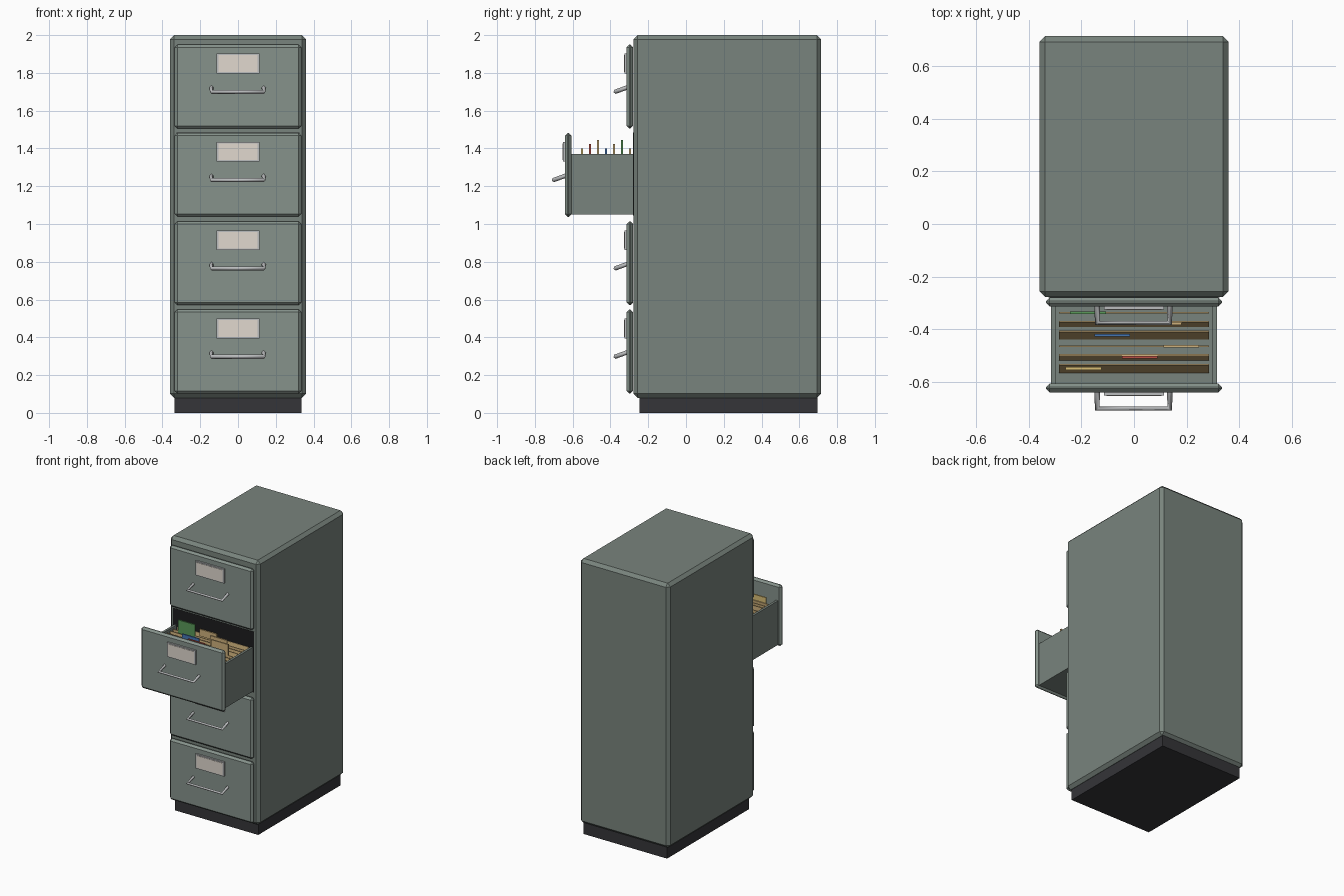
import bpy, math

if "Cube" in bpy.data.objects:
    bpy.data.objects.remove(bpy.data.objects["Cube"])

def mat(name, r, g, b):
    m = bpy.data.materials.new(name)
    m.diffuse_color = (r, g, b, 1)
    m.use_nodes = True
    m.node_tree.nodes["Principled BSDF"].inputs["Base Color"].default_value = m.diffuse_color
    return m

PAINT = mat("paint", 0.19, 0.23, 0.205)
FRONT = mat("front_paint", 0.24, 0.29, 0.26)
DARK = mat("dark", 0.035, 0.035, 0.04)
VOID = mat("void", 0.012, 0.012, 0.013)
METAL = mat("metal", 0.5, 0.51, 0.52)
CARD = mat("card", 0.75, 0.69, 0.62)
TAN = mat("tan", 0.62, 0.44, 0.2)
TABS = [mat("yellow", 0.7, 0.52, 0.18), mat("red", 0.5, 0.08, 0.06), TAN,
        mat("blue", 0.06, 0.18, 0.45), TAN, mat("green", 0.1, 0.32, 0.1), TAN]

def box(name, x, y, z, m, bevel=0, tilt=0):
    """Box from (min, max) ranges on each axis, optionally chamfered or tilted."""
    c = [(r[0] + r[1]) / 2 for r in (x, y, z)]
    d = [r[1] - r[0] for r in (x, y, z)]
    bpy.ops.mesh.primitive_cube_add(size=1, location=c)
    o = bpy.context.object
    o.name = name
    for v in o.data.vertices:
        v.co = [a * b for a, b in zip(v.co, d)]
    o.rotation_euler.x = tilt
    o.data.materials.append(m)
    if bevel:
        b = o.modifiers.new("chamfer", 'BEVEL')
        b.width, b.segments = bevel, 1
    return o

# Cabinet shell, plinth and dark opening behind the pulled-out drawer
box("cabinet_body", (-.36, .36), (-.278, .715), (.08, 2), PAINT, .022)
box("plinth", (-.335, .335), (-.246, .696), (0, .085), DARK)
box("drawer_opening", (-.325, .325), (-.28, -.26), (1.045, 1.485), VOID)

def handle(name, y, z):
    """Bent bar pull that droops forward."""
    cu = bpy.data.curves.new(name, 'CURVE')
    cu.dimensions = '3D'
    cu.bevel_depth, cu.bevel_resolution = .0115, 0
    cu.use_fill_caps = True
    s = cu.splines.new('POLY')
    pts = [(-.14, .004, .018), (-.14, -.062, -.006), (.136, -.062, -.006), (.136, .004, .018)]
    s.points.add(len(pts) - 1)
    for p, (px, py, pz) in zip(s.points, pts):
        p.co = (px, y + py, z + pz, 1)
    o = bpy.data.objects.new(name, cu)
    bpy.context.collection.objects.link(o)
    cu.materials.append(METAL)

# Drawer fronts with label holder, card and handle
for i in range(4):
    y = -.641 if i == 2 else -.314
    z = .325 + i * .4675
    n = f"drawer_{i + 1}_"
    box(n + "front", (-.335, .335), (y, y + .034), (z - .222, z + .222), FRONT, .014)
    lz = z + .122
    box(n + "label_frame", (-.114, .114), (y - .011, y + .004), (lz - .052, lz + .052), METAL)
    box(n + "label_card", (-.104, .104), (y - .014, y), (lz - .044, lz + .044), CARD)
    handle(n + "handle", y, z - .022)

# Open drawer tray
y0, y1, z0, z1 = -.61, -.275, 1.05, 1.37
for s, side in ((-1, "left"), (1, "right")):
    box("tray_" + side, sorted((s * .298, s * .315)), (y0, y1), (z0, z1), PAINT)
box("tray_floor", (-.3, .3), (y0, y1), (z0, z0 + .015), PAINT)

# Hanging folders with staggered coloured tabs
tab_x = [-.192, .022, .18, -.083, .112, -.175, -.03]
for i, x in enumerate(tab_x):
    y = -.55 + .0424 * i
    box(f"folder_{i + 1}", (-.285, .285), (y - .003, y + .003), (1.07, 1.365), TAN,
        tilt=-(.1, .06, 0)[i % 3])
    top = (1.4, 1.424, 1.445)[i % 3]
    box(f"folder_tab_{i + 1}", (x - .068, x + .068), (y - .005, y + .005), (1.35, top), TABS[i])
